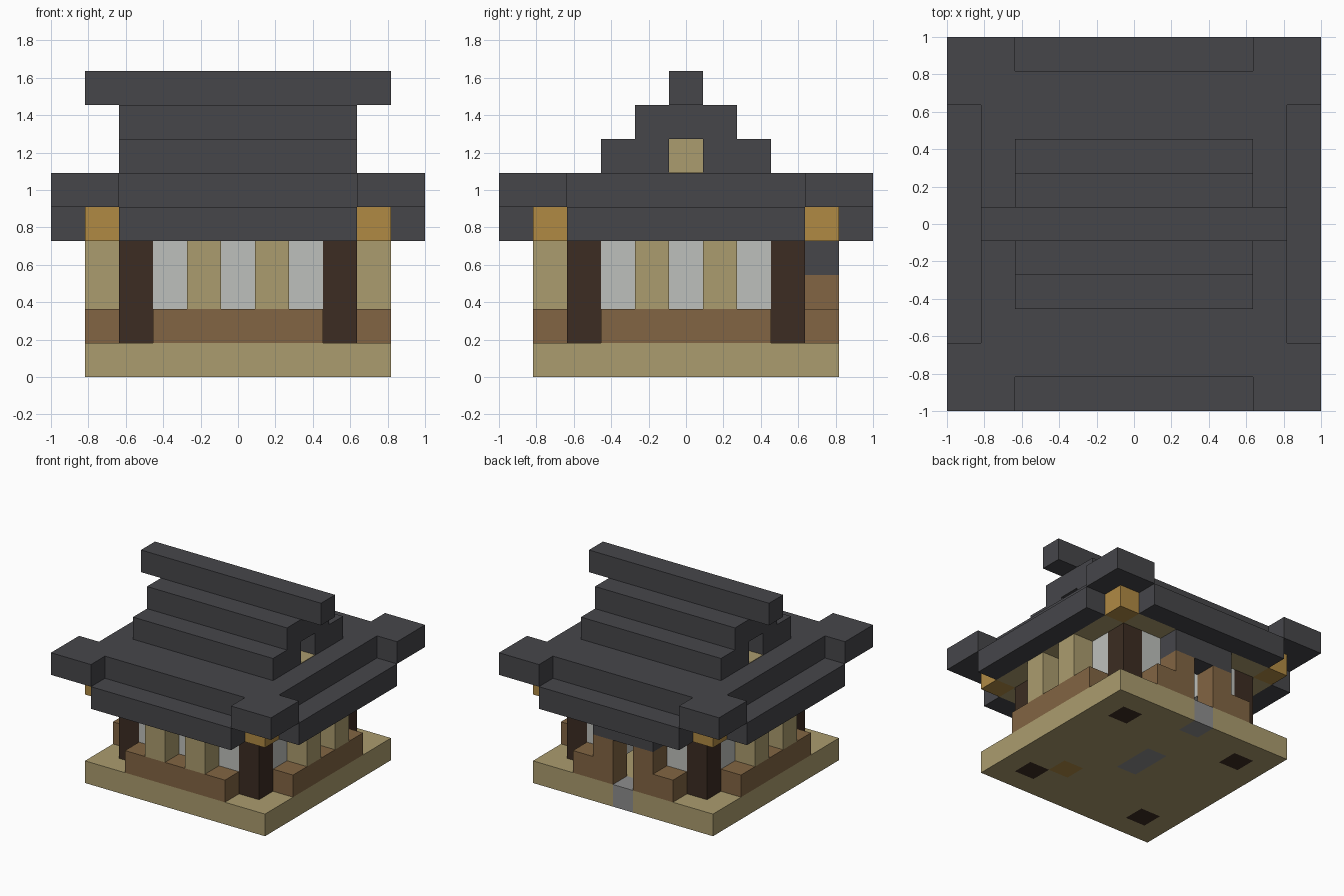
import bpy
import bmesh
from mathutils import Vector, Matrix
from math import radians

cube = bpy.data.objects.get("Cube")
if cube:
    bpy.data.objects.remove(cube, do_unlink=True)

U = 2 / 11  # size of one block


def material(name, rgb):
    linear = [((c / 255 + 0.055) / 1.055) ** 2.4 for c in rgb] + [1]
    m = bpy.data.materials.new(name)
    m.use_nodes = True
    m.diffuse_color = linear
    m.node_tree.nodes["Principled BSDF"].inputs["Base Color"].default_value = linear
    return m


SLATE = material("dark slate", (70, 70, 74))
SAND = material("sand wood", (171, 156, 110))
BROWN = material("brown wood", (130, 101, 67))
DARK = material("dark timber", (60, 44, 34))
PALE = material("pale plaster", (190, 192, 188))
GOLD = material("golden wood", (176, 138, 68))
STONE = material("grey stone", (142, 142, 142))


def finish(name, bm, mats):
    mesh = bpy.data.meshes.new(name)
    bm.to_mesh(mesh)
    bm.free()
    for m in mats:
        mesh.materials.append(m)
    obj = bpy.data.objects.new(name, mesh)
    bpy.context.collection.objects.link(obj)
    return obj


def block_mesh(xs, ys, zs, turn=0):
    """Box over inclusive block ranges, turned by quarter turns about z."""
    lo = Vector((xs[0] - .5, ys[0] - .5, zs[0])) * U
    hi = Vector((xs[1] + .5, ys[1] + .5, zs[1] + 1)) * U
    bm = bmesh.new()
    bmesh.ops.create_cube(bm, size=1)
    bmesh.ops.scale(bm, vec=hi - lo, verts=bm.verts)
    bmesh.ops.translate(bm, vec=(lo + hi) / 2, verts=bm.verts)
    bmesh.ops.rotate(bm, verts=bm.verts, cent=(0, 0, 0),
                     matrix=Matrix.Rotation(radians(90 * turn), 3, 'Z'))
    return bm


def block(name, mat, xs, ys, zs, turn=0):
    return finish(name, block_mesh(xs, ys, zs, turn), [mat])


# Base slab, cut into blocks so post feet and inlaid stones get their colour
bm = block_mesh((-4, 4), (-4, 4), (0, 0))
for axis in (Vector((1, 0, 0)), Vector((0, 1, 0))):
    for i in range(-4, 4):
        bmesh.ops.bisect_plane(bm, geom=bm.verts[:] + bm.edges[:] + bm.faces[:],
                               plane_co=axis * (i + .5) * U, plane_no=axis)
bm.normal_update()
inlay = {(0, 4): 2, (0, 1): 2, (0, 0): 2, (2, -2): 3}
for f in bm.faces:
    p = (f.calc_center_median() - f.normal * 0.02) / U
    cell = (round(p.x), round(p.y))
    foot = abs(cell[0]) == 3 and abs(cell[1]) == 3
    f.material_index = 1 if foot else inlay.get(cell, 0)
finish("base_slab", bm, [SAND, DARK, STONE, GOLD])

# Walls: front, right, back (with doorway), left
for turn, side in enumerate(("front", "right", "back", "left")):
    back = side == "back"
    if back:
        for s, hand in ((-1, "a"), (1, "b")):
            block("back_low_wall_" + hand, BROWN, (2 * s, 2 * s), (-4, -4), (1, 1), turn)
            block("door_jamb_" + hand, BROWN, (s, s), (-4, -4), (1, 2), turn)
            block("back_panel_" + hand, PALE, sorted((s, 2 * s)), (-3, -3), (2, 3), turn)
        block("door_lintel", SLATE, (-1, 1), (-4, -4), (3, 3), turn)
    else:
        block(side + "_low_wall", BROWN, (-2, 2), (-4, -4), (1, 1), turn)
        block(side + "_panel", PALE, (-2, 2), (-3, -3), (2, 3), turn)
        for s in (-1, 1):
            block(side + "_pillar", SAND, (s, s), (-4, -4), (2, 3), turn)
    # Corner post, beam end and upturned roof corner
    block("corner_post", DARK, (-3, -3), (-3, -3), (1, 3), turn)
    block("beam_end", GOLD, (-4, -4), (-4, -4), (4, 4), turn)
    block("roof_corner_outer", SLATE, (-5, -4), (-5, -5), (5, 5), turn)
    block("roof_corner_inner", SLATE, (-5, -5), (-4, -4), (5, 5), turn)
    # Lowered eave
    block(side + "_eave", SLATE, (-3, 3), (-5, -5), (4, 4), turn)

# Ceiling
block("ceiling", SAND, (-3, 3), (-4, 4), (4, 4))
for s in (-4, 4):
    block("ceiling_edge", SAND, (s, s), (-3, 3), (4, 4))

# Stepped roof
block("roof_slab", SLATE, (-4, 4), (-4, 4), (5, 5))
for s in (-1, 1):
    block("roof_step", SLATE, (-3, 3), sorted((s, 2 * s)), (6, 6))
    # Thin sand-coloured floor inside each gable opening
    sill = block("gable_floor", SAND, (3 * s, 3 * s), (0, 0), (6, 6))
    for v in sill.data.vertices:
        v.co.z = min(v.co.z, 6 * U + 0.004)
block("gable_panel", SAND, (-2, 2), (0, 0), (6, 6))
block("upper_roof", SLATE, (-3, 3), (-1, 1), (7, 7))
block("ridge_beam", SLATE, (-4, 4), (0, 0), (8, 8))
